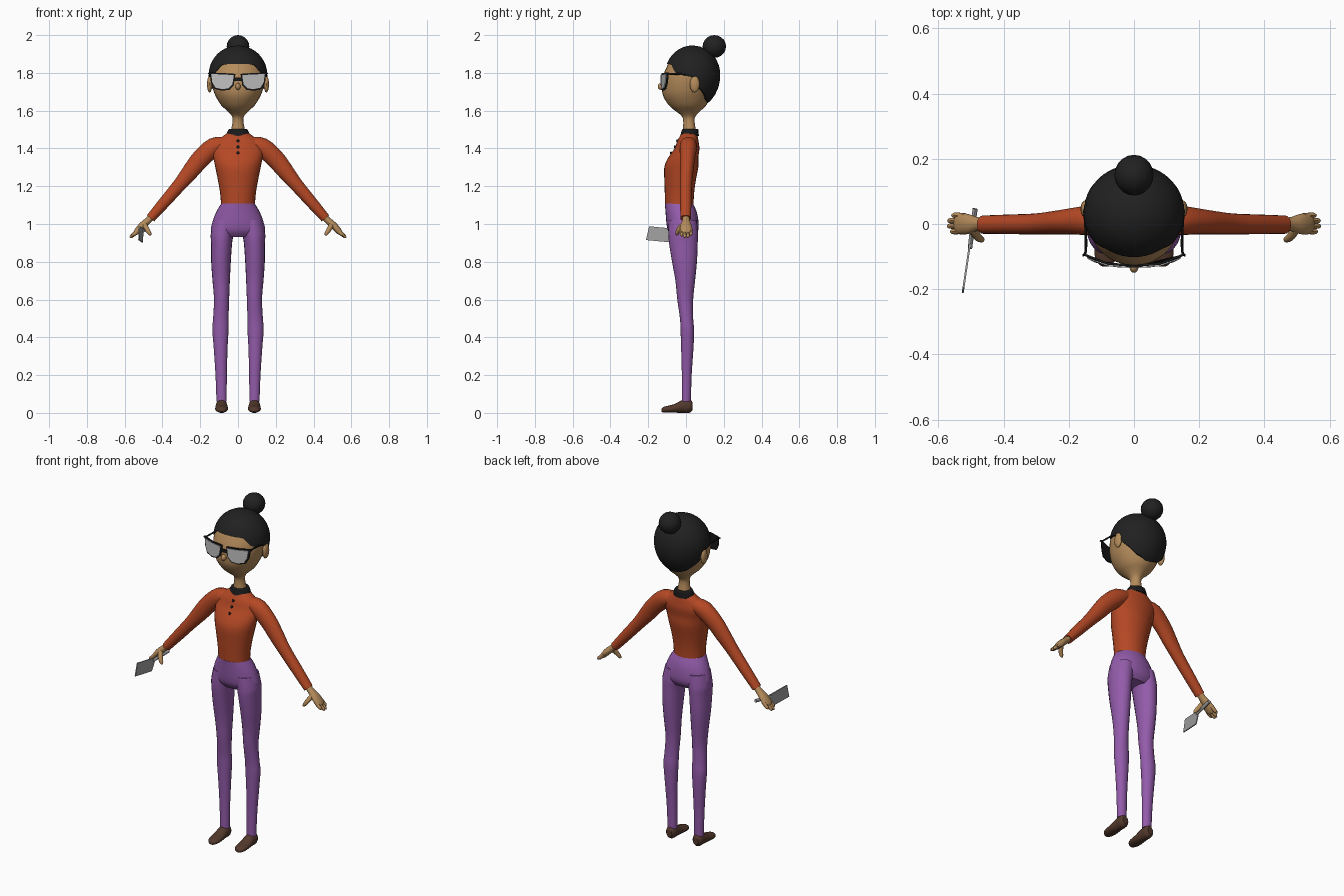
import bpy, bmesh, math
from mathutils import Vector

if "Cube" in bpy.data.objects:
    bpy.data.objects.remove(bpy.data.objects["Cube"])

def mat(name, r, g, b):
    m = bpy.data.materials.new(name)
    m.diffuse_color = (r, g, b, 1)
    m.use_nodes = True
    m.node_tree.nodes["Principled BSDF"].inputs["Base Color"].default_value = m.diffuse_color
    return m

SKIN = mat("skin", 0.46, 0.26, 0.105)
SHIRT = mat("rust_shirt", 0.46, 0.065, 0.018)
PANTS = mat("purple_pants", 0.29, 0.105, 0.40)
SHOE = mat("brown_leather", 0.085, 0.04, 0.025)
HAIR = mat("black_hair", 0.015, 0.015, 0.015)
BLACK = mat("black_trim", 0.010, 0.010, 0.011)
LENS = mat("lens_grey", 0.52, 0.52, 0.52)
STEEL = mat("steel", 0.36, 0.36, 0.36)
X, Y, Z = Vector((1, 0, 0)), Vector((0, 1, 0)), Vector((0, 0, 1))

def make(name, verts, faces, m):
    me = bpy.data.meshes.new(name)
    me.from_pydata(verts, [], faces)
    bm = bmesh.new()
    bm.from_mesh(me)
    bmesh.ops.recalc_face_normals(bm, faces=bm.faces)
    bm.to_mesh(me)
    bm.free()
    me.materials.append(m)
    ob = bpy.data.objects.new(name, me)
    bpy.context.collection.objects.link(ob)
    return ob

def spline(rows, k):
    """Smooth curve through the rows, k steps per span."""
    p = [Vector(r) for r in rows]
    out = []
    for i in range(len(p) - 1):
        a, b, c, d = p[max(i - 1, 0)], p[i], p[i + 1], p[min(i + 2, len(p) - 1)]
        for j in range(k):
            t = j / k
            out.append(0.5 * (2 * b + (c - a) * t + (2 * a - 5 * b + 4 * c - d) * t * t
                              + (3 * b - a - 3 * c + d) * t ** 3))
    return out + [p[-1]]

def loft(name, rows, m, axis=None, ref=Y, n=20, k=3):
    """Elliptical rings (x, y, z, a, b); b is measured along ref."""
    rows = spline(rows, k)
    pos = [Vector(r[:3]) for r in rows]
    verts, faces = [], []
    for i, r in enumerate(rows):
        t = axis or (pos[min(i + 1, len(pos) - 1)] - pos[max(i - 1, 0)]).normalized()
        v = (ref - t * ref.dot(t)).normalized()
        u = v.cross(t)
        for j in range(n):
            q = 2 * math.pi * j / n
            verts.append(pos[i] + u * r[3] * math.cos(q) + v * r[4] * math.sin(q))
    for i in range(len(rows) - 1):
        for j in range(n):
            l = (j + 1) % n
            faces.append((i * n + j, i * n + l, (i + 1) * n + l, (i + 1) * n + j))
    faces += [tuple(range(n)), tuple(range(len(verts) - n, len(verts)))]
    return make(name, verts, faces, m)

def upright(name, rows, m, x=0, **kw):
    """Stacked level rings given as (z, y, rx, ry)."""
    return loft(name, [(x, y, z, rx, ry) for z, y, rx, ry in rows], m, axis=Z, **kw)

def ball(name, c, r, m, seg=20):
    bm = bmesh.new()
    bmesh.ops.create_uvsphere(bm, u_segments=seg, v_segments=seg // 2, radius=1)
    for v in bm.verts:
        v.co = Vector((c[0] + v.co.x * r[0], c[1] + v.co.y * r[1], c[2] + v.co.z * r[2]))
    me = bpy.data.meshes.new(name)
    bm.to_mesh(me)
    bm.free()
    me.materials.append(m)
    ob = bpy.data.objects.new(name, me)
    bpy.context.collection.objects.link(ob)

def plate(name, pts, off, m):
    """Outline swept by the vector off."""
    n = len(pts)
    verts = [Vector(p) for p in pts] + [Vector(p) + Vector(off) for p in pts]
    faces = [tuple(range(n)), tuple(range(n, 2 * n))]
    faces += [(i, (i + 1) % n, n + (i + 1) % n, n + i) for i in range(n)]
    return make(name, verts, faces, m)

# Head and neck in one skin
upright("head", [(1.46, .02, .045, .04), (1.50, .018, .036, .034), (1.55, .015, .028, .03),
                 (1.575, .014, .035, .04), (1.60, .01, .058, .068), (1.63, .008, .09, .10),
                 (1.68, .005, .12, .127), (1.73, .012, .137, .14), (1.78, .022, .145, .145),
                 (1.83, .032, .14, .135), (1.88, .035, .11, .11), (1.92, .035, .06, .06)],
        SKIN, n=28)
ball("nose", (0, -.132, 1.728), (.014, .018, .018), SKIN, 14)

# Hair cap with a hairline that follows the angle from the forehead
LINE = [(0, 1.848), (36, 1.845), (54, 1.795), (95, 1.775), (105, 1.72), (135, 1.66), (180, 1.63)]
def hairline(deg):
    for (a, za), (b, zb) in zip(LINE, LINE[1:]):
        if deg <= b:
            return za + (zb - za) * (deg - a) / (b - a)
    return LINE[-1][1]

N, M = 48, 12
verts, faces = [], []
for i in range(M + 1):
    for j in range(N):
        phi = 2 * math.pi * j / N
        d = math.degrees(phi)
        zb = hairline(min(d, 360 - d)) - 1.79
        e0 = math.asin(zb / (.155 if zb > 0 else .18))
        e = e0 + (math.radians(88) - e0) * max(i - 1, 0) / (M - 1)
        r = math.cos(e) * (.9 if i == 0 else 1)      # first ring tucks under the edge
        h = .155 if e > 0 else .18
        verts.append((.155 * r * math.sin(phi), .035 - .147 * r * math.cos(phi),
                      1.79 + h * math.sin(e)))
for i in range(M):
    for j in range(N):
        l = (j + 1) % N
        faces.append((i * N + j, i * N + l, (i + 1) * N + l, (i + 1) * N + j))
faces.append(tuple(range(M * N, M * N + N)))
make("hair", verts, faces, HAIR)
ball("hair_bun", (0, .15, 1.94), (.06, .062, .06), HAIR)

# Shirt body, collar and buttons
upright("shirt", [(1.09, -.035, .09, .075), (1.15, -.035, .093, .077), (1.22, -.032, .104, .082),
                  (1.30, -.025, .12, .09), (1.35, -.015, .13, .08), (1.40, .005, .135, .066),
                  (1.44, .01, .115, .056), (1.465, .015, .08, .047), (1.485, .018, .05, .04)],
        SHIRT, n=28)
upright("collar", [(1.465, .018, .064, .05), (1.48, .02, .06, .047), (1.50, .022, .05, .043),
                   (1.503, .022, .044, .037)], BLACK)
for z, y in ((1.44, -.046), (1.408, -.059), (1.376, -.079)):
    ball("button", (0, y, z), (.008, .006, .008), BLACK, 10)

# Hips
upright("hips", [(1.108, -.037, .089, .075), (1.06, -.025, .117, .083), (1.0, -.018, .138, .085),
                 (.96, -.015, .142, .078), (.93, -.012, .11, .055)], PANTS, n=28)

LENS_XZ = [(.022, 1.788), (.08, 1.792), (.142, 1.794), (.136, 1.75), (.12, 1.722),
           (.085, 1.714), (.05, 1.718), (.03, 1.738)]

def lens_y(x):
    return -.13 + .032 * (abs(x) / .15) ** 3

for s, side in ((-1, "right"), (1, "left")):
    # Leg and shoe
    loft(side + "_leg", [(s * x, y, z, a, b) for z, x, y, a, b in (
        (1.02, .07, -.018, .06, .075), (.95, .083, -.015, .061, .078), (.90, .087, -.014, .056, .076),
        (.80, .09, -.008, .052, .066), (.70, .089, -.004, .046, .052), (.60, .087, -.004, .040, .042),
        (.50, .091, .003, .041, .035), (.44, .093, .007, .043, .036), (.35, .092, .007, .037, .033),
        (.20, .089, .004, .030, .026), (.06, .087, .002, .027, .024))], PANTS, axis=Z)
    loft(side + "_shoe", [(s * .087, y, z, a, b) for y, z, a, b in (
        (.034, .035, .022, .018), (.018, .036, .036, .029), (-.02, .034, .034, .031),
        (-.06, .024, .023, .034), (-.10, .019, .018, .033), (-.122, .016, .014, .022),
        (-.13, .013, .006, .010))], SHOE, axis=-Y, ref=X)

    # Sleeve
    loft(side + "_sleeve", [(s * x, y, z, a, b) for x, y, z, a, b in (
        (.06, .012, 1.425, .035, .04), (.125, .012, 1.408, .05, .046), (.195, .008, 1.348, .049, .04),
        (.245, .004, 1.287, .045, .036), (.305, 0, 1.213, .036, .032), (.385, -.001, 1.12, .031, .03),
        (.463, -.002, 1.03, .025, .028))], SHIRT)

    # Hand with thumb and fingers
    loft(side + "_palm", [(s * x, 0, z, a, b) for x, z, a, b in (
        (.45, 1.045, .017, .019), (.48, 1.015, .018, .021), (.51, .988, .019, .031),
        (.538, .957, .015, .031), (.548, .947, .008, .022))], SKIN)
    loft(side + "_thumb", [(s * x, y, z, r, r) for x, y, z, r in (
        (.497, -.012, 1.0, .014), (.482, -.037, .972, .013), (.468, -.047, .95, .010),
        (.462, -.049, .94, .004))], SKIN, n=10)
    for i, tip in enumerate((.562, .571, .570, .558)):
        y = -.023 + .0165 * i
        loft(side + "_finger", [(s * .52, y * .9, .975, .012, .010), (s * .545, y, .95, .011, .009),
                                (s * (tip - .006), y, 1.505 - tip, .009, .008),
                                (s * tip, y, 1.497 - tip, .003, .003)], SKIN, n=10, k=2)

    # Ear
    ball(side + "_ear", (s * .15, .046, 1.74), (.014, .026, .044), SKIN, 16)

    # Glasses: dark rim plate, lens in front, temple with a swept corner
    cx, cz = .085, 1.755
    rim = [(cx + (x - cx) * 1.14, cz + (z - cz) * 1.2) for x, z in LENS_XZ]
    plate(side + "_rim", [(s * x, lens_y(x), z) for x, z in rim], (0, .007, 0), BLACK)
    plate(side + "_lens", [(s * x, lens_y(x) - .004, z) for x, z in LENS_XZ], (0, .004, 0), LENS)
    loft(side + "_temple", [(s * .157, -.096, 1.798, .005, .004), (s * .148, -.085, 1.795, .005, .004),
                            (s * .148, -.02, 1.793, .005, .004), (s * .152, .04, 1.785, .005, .004)],
         BLACK, ref=X, n=8)
plate("glasses_bridge", [(-.025, -.134, 1.758), (.025, -.134, 1.758), (.025, -.134, 1.775),
                         (-.025, -.134, 1.775)], (0, .008, 0), BLACK)

# Cleaver held in the right hand
plate("cleaver_blade", [(-.497 + (y + .04) * .147, y, z) for y, z in (
    (-.062, .975), (-.195, .988), (-.212, .915), (-.085, .903), (-.068, .94))], (-.006, 0, 0), STEEL)
loft("cleaver_handle", [(-.503, -.075, .962, .009, .007), (-.495, -.01, .970, .010, .008),
                        (-.487, .047, .977, .010, .008)], STEEL, ref=X, n=10)

# Smooth shading with sharp edges kept
for ob in bpy.context.collection.objects:
    ob.select_set(True)
    bpy.context.view_layer.objects.active = ob
bpy.ops.object.shade_smooth_by_angle(angle=math.radians(40))
